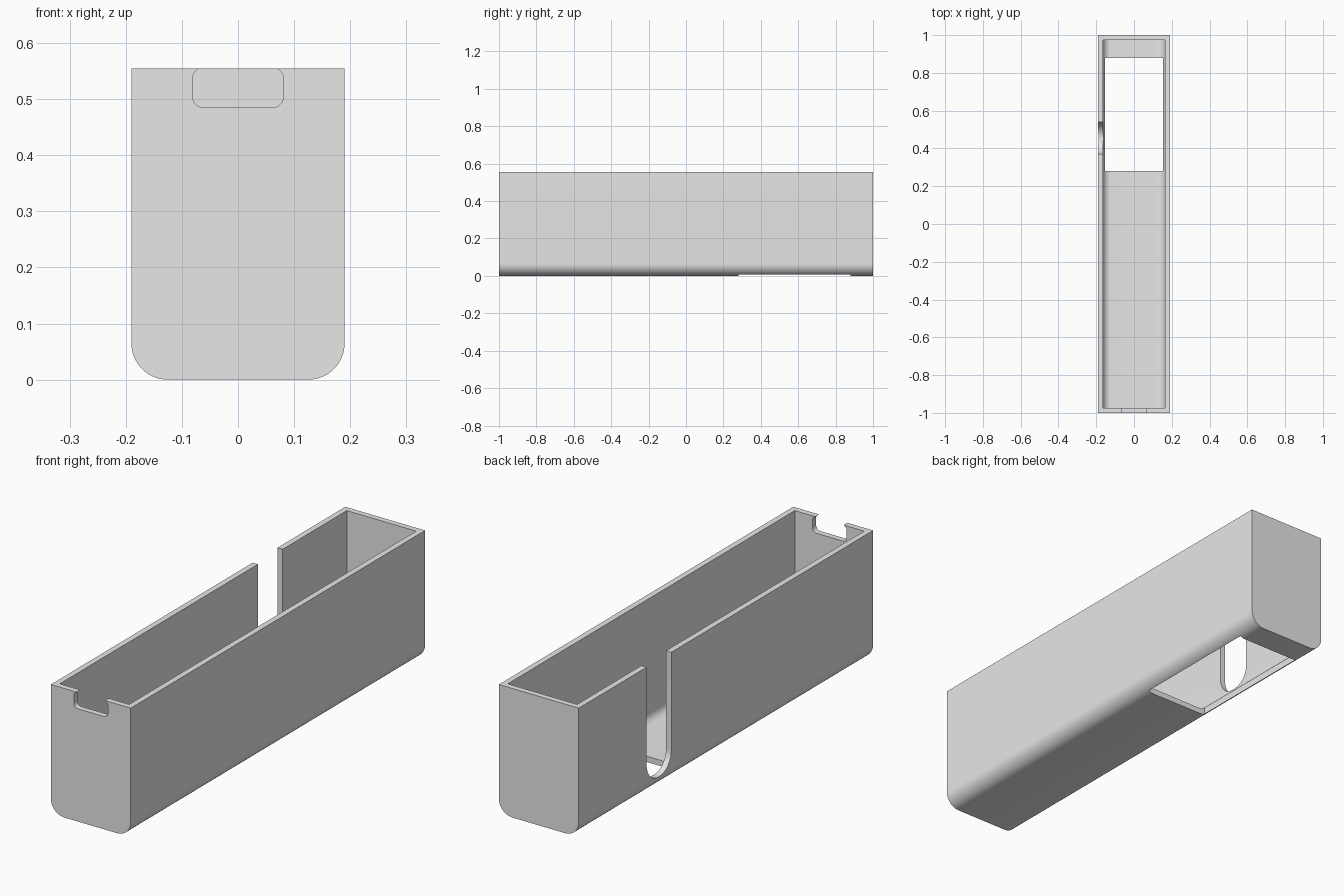
import bpy, math
from mathutils import Vector

cube = bpy.data.objects.get("Cube")
if cube:
    bpy.data.objects.remove(cube, do_unlink=True)

HALF_W, HALF_L, HEIGHT = 0.19, 1.0, 0.555
WALL, FILLET = 0.025, 0.065


def rounded_rect(u0, u1, v0, v1, r_low, r_high, steps=16):
    """Counter-clockwise outline with separate lower and upper corner radii."""
    pts = []
    corners = [(u1, v0, r_low, -1, 1), (u1, v1, r_high, -1, -1),
               (u0, v1, r_high, 1, -1), (u0, v0, r_low, 1, 1)]
    for k, (u, v, r, su, sv) in enumerate(corners):
        if r == 0:
            pts.append((u, v))
            continue
        for i in range(steps + 1):
            a = math.pi / 2 * (k - 1 + i / steps)
            pts.append((u + su * r + r * math.cos(a), v + sv * r + r * math.sin(a)))
    return pts


def prism(name, outline, axis, start, end):
    """Extrude an outline along an axis (u is the other horizontal axis)."""
    place = {"X": lambda u, v, t: (t, u, v),
             "Y": lambda u, v, t: (-u, t, v),
             "Z": lambda u, v, t: (u, v, t)}[axis]
    n = len(outline)
    verts = [Vector(place(u, v, t)) for t in (start, end) for u, v in outline]
    faces = [list(range(n))[::-1], list(range(n, 2 * n))]
    faces += [[i, (i + 1) % n, n + (i + 1) % n, n + i] for i in range(n)]
    mesh = bpy.data.meshes.new(name)
    mesh.from_pydata(verts, [], faces)
    obj = bpy.data.objects.new(name, mesh)
    bpy.context.collection.objects.link(obj)
    return obj


# Outer body with rounded lower long edges
tray = prism("open_tray", rounded_rect(-HALF_W, HALF_W, 0, HEIGHT, FILLET, 0),
             "Y", -HALF_L, HALF_L)

# Cavity, floor window, side slot and front notch
inner = HALF_W - WALL
cutters = [
    prism("cavity_cutter", rounded_rect(-inner, inner, WALL, 0.7, FILLET - WALL, 0),
          "Y", -HALF_L + WALL, HALF_L - WALL),
    prism("floor_window_cutter", rounded_rect(-0.153, 0.153, 0.28, 0.88, 0, 0),
          "Z", -0.1, 0.1),
    prism("side_slot_cutter", rounded_rect(0.371, 0.539, 0.051, 0.7, 0.0839, 0),
          "X", -0.3, -0.1),
    prism("front_notch_cutter", rounded_rect(-0.081, 0.081, 0.485, 0.556, 0.02, 0.02),
          "Y", -1.1, -0.9),
]
bpy.ops.object.select_all(action="DESELECT")
bpy.context.view_layer.objects.active = tray
tray.select_set(True)
for cutter in cutters:
    cutter.hide_render = True
    mod = tray.modifiers.new(cutter.name, "BOOLEAN")
    mod.operation = "DIFFERENCE"
    mod.solver = "EXACT"
    mod.object = cutter
    bpy.ops.object.modifier_apply(modifier=mod.name)
    bpy.data.objects.remove(cutter, do_unlink=True)

# Single grey finish
grey = bpy.data.materials.new("light_grey")
grey.use_nodes = True
color = (0.8, 0.8, 0.8, 1)
grey.diffuse_color = color
grey.node_tree.nodes["Principled BSDF"].inputs["Base Color"].default_value = color
tray.data.materials.clear()
tray.data.materials.append(grey)
bpy.ops.object.shade_smooth_by_angle(angle=math.radians(30))
